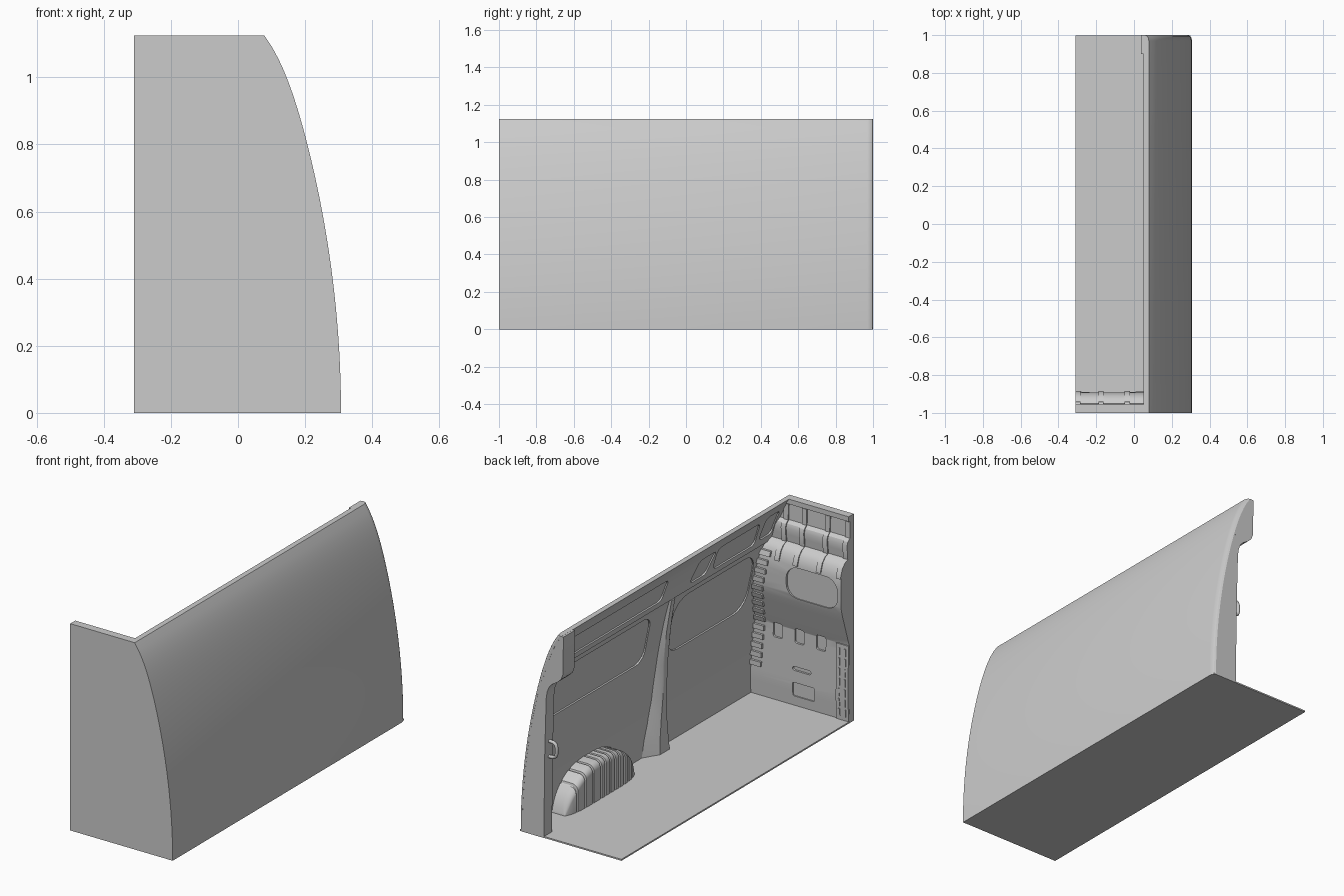
import bpy, bmesh
from math import sin, cos, pi

if "Cube" in bpy.data.objects:
    bpy.data.objects.remove(bpy.data.objects["Cube"])


def mesh(name, lofts, smooth=True):
    """Make one object from lofts; each loft is a list of equal-length closed loops."""
    bm = bmesh.new()
    for loops in lofts:
        rings = [[bm.verts.new(p) for p in loop] for loop in loops]
        n = len(rings[0])
        for a, b in zip(rings, rings[1:]):
            for i in range(n):
                j = (i + 1) % n
                bm.faces.new((a[i], a[j], b[j], b[i]))
        bm.faces.new(rings[0][::-1])
        bm.faces.new(rings[-1])
    bmesh.ops.recalc_face_normals(bm, faces=bm.faces)
    me = bpy.data.meshes.new(name)
    bm.to_mesh(me)
    bm.free()
    ob = bpy.data.objects.new(name, me)
    bpy.context.collection.objects.link(ob)
    if smooth:
        shade(ob)
    return ob


def select(ob):
    bpy.ops.object.select_all(action='DESELECT')
    ob.select_set(True)
    bpy.context.view_layer.objects.active = ob


def shade(ob):
    select(ob)
    bpy.ops.object.shade_smooth_by_angle(angle=0.5)


def cut(ob, lofts):
    """Subtract the cutter lofts from an object."""
    cutter = mesh("cutter", lofts, False)
    cutter.hide_render = True
    m = ob.modifiers.new("cut", 'BOOLEAN')
    m.operation, m.solver, m.object = 'DIFFERENCE', 'EXACT', cutter
    select(ob)
    bpy.ops.object.modifier_apply(modifier="cut")
    bpy.data.objects.remove(cutter)
    shade(ob)


def box(x0, x1, y0, y1, z0, z1):
    return [[(x0, y0, z), (x1, y0, z), (x1, y1, z), (x0, y1, z)] for z in (z0, z1)]


def rounded(a0, a1, b0, b1, r, slant=0):
    pts = []
    for k, (a, b) in enumerate([(a1 - r, b1 - r), (a0 + r, b1 - r), (a0 + r, b0 + r), (a1 - r, b0 + r)]):
        for i in range(6):
            t = (k + i / 5) * pi / 2
            pa, pb = a + r * cos(t), b + r * sin(t)
            pts.append((pa + slant * (pb - b0) / (b1 - b0), pb))
    return pts


def dense(path, step=0.04):
    out = []
    for (a, b), (c, d) in zip(path, path[1:]):
        n = max(1, round(abs(d - b) / step))
        out += [(a + (c - a) * i / n, b + (d - b) * i / n) for i in range(n)]
    return out + [path[-1]]


def outer(z):
    return 0.307 - 0.156 * z ** 2 - 0.006 * z ** 14


def inner(z):
    return outer(z) - (0.022 if z < 0.875 else 0.029)


TOP = 1.125
zs = [TOP * i / 32 for i in range(33)]
zin = sorted(zs + [0.874, 0.876])[::-1]

# Floor
mesh("floor", [box(-0.31, 0.3, -0.998, 0.998, 0, 0.008)], False)

# Curved side wall, rounded at its rear edge
side = [(y, d) for y, d in ((-1, 0), (0.97, 0), (0.985, 0.003), (0.995, 0.009), (1, 0.018))]
wall = mesh("side_wall", [[[(outer(z) - d, y, z) for z in zs] + [(inner(z), y, z) for z in zin]
                           for y, d in side]])


# Recessed window and rail panels in the side wall
def wall_panel(y0, y1, z0, z1, r, slant=0):
    pts = rounded(y0, y1, z0, z1, r, slant)
    xa, xb = inner(z0), inner(z1)
    return [[(xa + (xb - xa) * (z - z0) / (z1 - z0) + d, y, z) for y, z in pts] for d in (-0.06, 0.01)]


cut(wall, [wall_panel(0.03, 0.87, 0.57, 0.84, 0.07, 0.01),
           wall_panel(-0.86, -0.17, 0.52, 0.84, 0.1),
           wall_panel(0.0, 0.87, 0.91, 1.04, 0.03),
           wall_panel(-0.38, -0.24, 0.91, 1.04, 0.025, -0.03),
           wall_panel(-0.8, -0.44, 0.91, 1.05, 0.03, 0.02),
           wall_panel(-0.94, -0.83, 0.92, 1.06, 0.025)])

# Bulkhead: (y, z) profile run across to the side wall
face = [(-0.965, 0), (-0.958, 0.12), (-0.962, 0.42), (-0.95, 0.455), (-0.9, 0.61), (-0.89, 0.65),
        (-0.888, 0.77), (-0.893, 0.82), (-0.907, 0.86), (-0.93, 0.885), (-0.955, 0.895),
        (-0.948, 0.97), (-0.955, 0.99), (-0.972, 1.005), (-0.975, 1.09), (-0.956, 1.098), (-0.956, TOP)]
loop = dense(face) + dense([(-0.9995, TOP), (-0.9995, 0)])
bulk = mesh("bulkhead", [[[(-0.31, y, z) for y, z in loop],
                          [(outer(z) - 0.005, y, z) for y, z in loop]]])


# Pockets, slot, hatch and large upper recess in the bulkhead
def bulk_panel(x0, x1, z0, z1, r, y):
    return [[(a, v, b) for a, b in rounded(x0, x1, z0, z1, r)] for v in (y, -0.8)]


cut(bulk, [bulk_panel(x - 0.028, x + 0.028, 0.35, 0.43, 0.012, -0.972) for x in (0.12, -0.01, -0.14)]
    + [bulk_panel(-0.08, 0.03, 0.2, 0.222, 0.01, -0.97),
       bulk_panel(-0.1, 0.03, 0.06, 0.135, 0.008, -0.968),
       bulk_panel(-0.29, 0.02, 0.63, 0.8, 0.07, -0.9)])


def face_y(z):
    for (ya, za), (yb, zb) in zip(face, face[1:]):
        if za <= z <= zb:
            return ya + (yb - ya) * (z - za) / (zb - za)


def strip(x0, x1, z0, z1, h):
    """Raised bar that follows the bulkhead face."""
    zz = sorted({z0, z1} | {z for y, z in face if z0 < z < z1})
    lp = [(face_y(z) + h, z) for z in zz] + [(face_y(z) - 0.004, z) for z in zz[::-1]]
    return [[(x, y, z) for y, z in lp] for x in (x0, x1)]


# Upper vertical ribs, lower edge post and the stacked ribs in the wall corner
mesh("bulkhead_ribs", [strip(x - 0.014, x + 0.014, 0.81, 1.09, 0.007) for x in (-0.296, -0.175, -0.035, 0.075)])
mesh("bulkhead_edge_post", [strip(-0.309, -0.235, 0.008, 0.42, 0.007)]
     + [strip(x - 0.004, x + 0.004, 0.03 + k * 0.055, 0.07 + k * 0.055, 0.011)
        for x in (-0.29, -0.255) for k in range(7)])
mesh("corner_ribs", [strip(inner(z) - 0.065, inner(z) + 0.008, z, z + 0.026, 0.012)
                     for z in [0.17 + 0.05 * k for k in range(14)]])


# Rear door pillar with curved shoulder and deeper header
shoulder = [(0.155, 0), (0.152, 0.4), (0.142, 0.76), (0.136, 0.8), (0.124, 0.83), (0.105, 0.85),
            (0.075, 0.868), (0.052, 0.89), (0.041, 0.92), (0.038, TOP - 0.001)]
frame = shoulder + [(outer(z) - 0.018, min(z, TOP - 0.001)) for z in zs[::-1]]
mesh("rear_pillar", [[[(x, y, z) for x, z in frame] for y in (0.93, 0.9995)]])
header = shoulder[-4:] + [(outer(z) - 0.012, min(z, TOP - 0.002)) for z in (TOP, 1.08, 1.03, 0.98, 0.92, 0.88)]
mesh("rear_header", [[[(x, y, z) for x, z in header] for y in (0.9, 0.985)]])

# Grab handle on the pillar edge
cu = bpy.data.curves.new("grab_handle", 'CURVE')
cu.dimensions = '3D'
cu.bevel_depth, cu.bevel_resolution, cu.use_fill_caps = 0.009, 3, True
sp = cu.splines.new('POLY')
path = [(0.155, 0.515), (0.125, 0.513), (0.112, 0.505), (0.107, 0.49),
        (0.107, 0.455), (0.112, 0.44), (0.125, 0.432), (0.155, 0.43)]
sp.points.add(len(path) - 1)
for p, (x, z) in zip(sp.points, path):
    p.co = (x, 0.96, z, 1)
bpy.context.collection.objects.link(bpy.data.objects.new("grab_handle", cu))

# Tapering middle pillar: z, front y, rear y, depth
pillar = [(0.005, -0.215, -0.01, 0.052), (0.08, -0.205, -0.025, 0.05), (0.2, -0.19, -0.06, 0.046),
          (0.32, -0.18, -0.083, 0.042), (0.5, -0.165, -0.09, 0.036), (0.7, -0.15, -0.09, 0.026),
          (0.873, -0.14, -0.09, 0.012)]
mesh("middle_pillar", [[[(inner(z) + 0.01, y0, z), (inner(z) - d * 0.8, y0 + 0.012, z), (inner(z) - d, y0 + 0.022, z),
                         (inner(z) - d, (y0 + y1) / 2 + 0.005, z), (inner(z) - d * 0.8, (y0 + y1) / 2 + 0.017, z),
                         (inner(z) + 0.01, y1, z)] for z, y0, y1, d in pillar]])


# Ribbed wheel arch
def arch_section(y, inset):
    t = abs((y - 0.145) / 0.6 * 2 - 1)
    h = max(0.012, 0.215 * max(0, 1 - t ** 2.8) ** 0.6 - inset)
    xi = 0.178 + 0.03 * t ** 6 + inset
    r = min(0.035, h * 0.6)
    arc = [(xi + r - r * cos(a * pi / 10), h - r + r * sin(a * pi / 10)) for a in range(6)]
    return [(x, y, z) for x, z in [(0.297, 0.004), (xi, 0.004)] + arc + [(0.297 - 0.156 * h * h, h)]]


stations = [(0.145, 0), (0.148, 0), (0.155, 0)]
y = 0.165
while y < 0.66:
    w = 0.024 if y < 0.45 else 0.05
    stations += [(y, 0), (y + w / 2, 0), (y + w, 0), (y + w + 0.003, 0.008), (y + w + 0.009, 0.008), (y + w + 0.012, 0)]
    y += w + 0.016
stations += [(v, 0) for v in (0.7, 0.715, 0.728, 0.738, 0.743, 0.745) if v > y]
mesh("wheel_arch", [[arch_section(v, i) for v, i in stations]])
